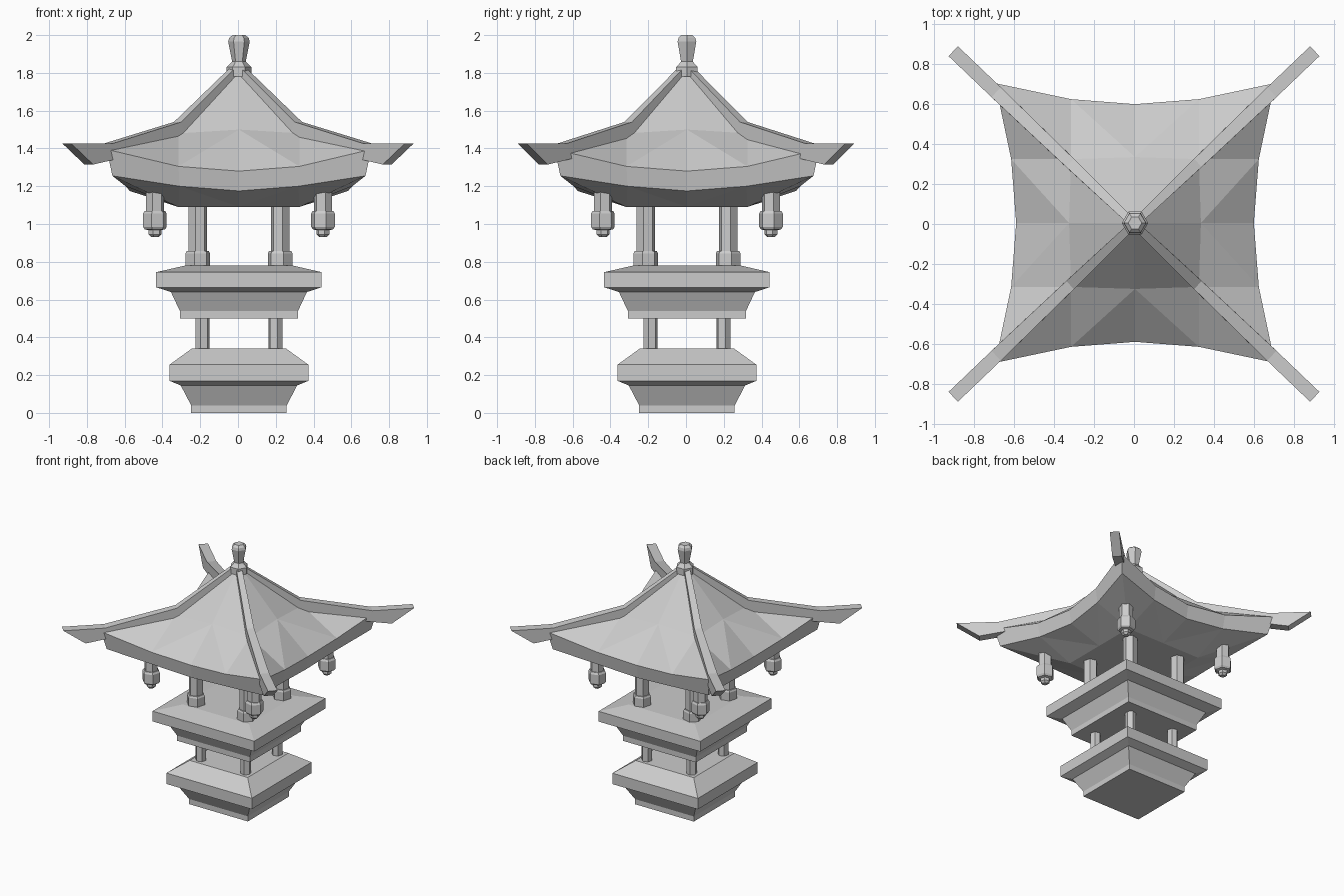
import bpy, bmesh
from math import sin, cos, pi, sqrt, radians
from mathutils import Matrix, Vector

cube = bpy.data.objects.get("Cube")
if cube:
    bpy.data.objects.remove(cube, do_unlink=True)

grey = bpy.data.materials.new("stone_grey")
grey.use_nodes = True
color = (0.6, 0.6, 0.6, 1)
grey.diffuse_color = color
grey.node_tree.nodes["Principled BSDF"].inputs["Base Color"].default_value = color
CENTRE = Vector((0.005, 0.005, 0))


def finish(name, bm):
    bmesh.ops.recalc_face_normals(bm, faces=bm.faces)
    mesh = bpy.data.meshes.new(name)
    bm.to_mesh(mesh)
    bm.free()
    mesh.materials.append(grey)
    obj = bpy.data.objects.new(name, mesh)
    bpy.context.collection.objects.link(obj)
    return obj


def lathe(name, profile, sides, x=0, y=0, turn=0):
    """Stack of polygon rings (radius, height), capped at both ends."""
    bm = bmesh.new()
    rings = []
    for r, z in profile:
        angles = [turn + 2 * pi * i / sides for i in range(sides)]
        rings.append([bm.verts.new(CENTRE + Vector((x + r * cos(a), y + r * sin(a), z)))
                      for a in angles])
    for low, high in zip(rings, rings[1:]):
        for i in range(sides):
            j = (i + 1) % sides
            bm.faces.new((low[i], low[j], high[j], high[i]))
    bm.faces.new(rings[0])
    bm.faces.new(rings[-1])
    return finish(name, bm)


def square_tier(name, profile):
    return lathe(name, [(h * sqrt(2), z) for h, z in profile], 4, turn=pi / 4)


def four_posts(name, profile, offset):
    """Six-sided posts on the diagonals, one flat facing outwards."""
    for i, corner in enumerate(("back_left", "back_right", "front_right", "front_left")):
        a = pi / 4 + i * pi / 2
        lathe(f"{corner}_{name}", profile, 6, offset * sqrt(2) * cos(a),
              offset * sqrt(2) * sin(a), a + pi / 6)


# Stepped stone tiers
square_tier("base_tier", [(0.253, 0), (0.253, 0.04), (0.308, 0.145), (0.368, 0.17),
                          (0.368, 0.255), (0.25, 0.34)])
square_tier("upper_tier", [(0.313, 0.5), (0.313, 0.54), (0.36, 0.64), (0.438, 0.665),
                           (0.438, 0.745), (0.285, 0.78)])

# Posts and hanging lanterns
four_posts("lower_post", [(0.039, 0.3), (0.039, 0.54)], 0.193)
four_posts("upper_post", [(0.067, 0.76), (0.067, 0.845), (0.06, 0.858), (0.051, 0.858),
                          (0.051, 1.12)], 0.218)
four_posts("lantern", [(0.02, 0.93), (0.035, 0.945), (0.035, 0.967), (0.056, 0.972),
                       (0.065, 0.985), (0.065, 1.055), (0.056, 1.07), (0.049, 1.07),
                       (0.049, 1.22)], 0.445)

# Roof: one side as triangles, repeated on four sides
apex, crown = (0, 0, 1.83), (0, 0, 1.09)
ring = [(s * 0.32, -0.32 - 0.01 * (s == 0), 1.48 + 0.02 * (s == 0)) for s in (-1, 0, 1)]
eave = [(-0.7, -0.7, 1.395), (-0.32, -0.62, 1.305), (0, -0.595, 1.28),
        (0.32, -0.62, 1.305), (0.7, -0.7, 1.395)]
lip = [(-0.67, -0.67, 1.255), (-0.315, -0.6, 1.2), (0, -0.578, 1.175),
       (0.315, -0.6, 1.2), (0.67, -0.67, 1.255)]
under = [(-0.32, -0.32, 1.09), (0, -0.32, 1.09), (0.32, -0.32, 1.09)]


def slope(inner, outer):
    a, b, c = inner
    return [(a, outer[0], outer[1]), (a, outer[1], b), (b, outer[1], outer[2]),
            (b, outer[2], outer[3]), (b, outer[3], c), (c, outer[3], outer[4])]


side = slope(ring, eave) + slope(under, lip)
side += [(apex, p, q) for p, q in zip(ring, ring[1:])]
side += [(crown, p, q) for p, q in zip(under, under[1:])]
side += [(eave[i], lip[i], lip[i + 1], eave[i + 1]) for i in range(4)]
bm = bmesh.new()
for k in range(4):
    spin = Matrix.Rotation(k * pi / 2, 3, "Z")
    for face in side:
        bm.faces.new([bm.verts.new(CENTRE + spin @ Vector(p)) for p in face])
bmesh.ops.remove_doubles(bm, verts=bm.verts, dist=0.001)
finish("roof", bm)

# Hip beams: a side profile swept to a width, one for each corner
top = [(0.015, 1.84), (0.32, 1.54), (0.69, 1.425), (0.905, 1.425)]
bottom = [(0.015, 1.77), (0.29, 1.465), (0.66, 1.345), (0.79, 1.315)]
half_width = [0.02, 0.028, 0.034, 0.034]
for sx, sy, name in ((1, 1, "back_left"), (-1, 1, "back_right"),
                     (-1, -1, "front_right"), (1, -1, "front_left")):
    along = Vector((sx, sy * 0.956, 0))
    across = Vector((-along.y, along.x, 0)).normalized()
    bm = bmesh.new()
    frames = []
    for (rt, zt), (rb, zb), w in zip(top, bottom, half_width):
        frames.append([bm.verts.new(along * r + across * s * w + Vector((0, 0, z)))
                       for r, z, s in ((rt, zt, -1), (rt, zt, 1), (rb, zb, 1), (rb, zb, -1))])
    for f, g in zip(frames, frames[1:]):
        for i in range(4):
            j = (i + 1) % 4
            bm.faces.new((f[i], f[j], g[j], g[i]))
    bm.faces.new(frames[0])
    bm.faces.new(frames[-1])
    finish(f"{name}_hip_beam", bm)

# Finial
lathe("finial", [(0.066, 1.78), (0.066, 1.83), (0.05, 1.845), (0.036, 1.86),
                 (0.057, 1.965), (0.052, 1.985), (0.034, 2.0)], 6)
